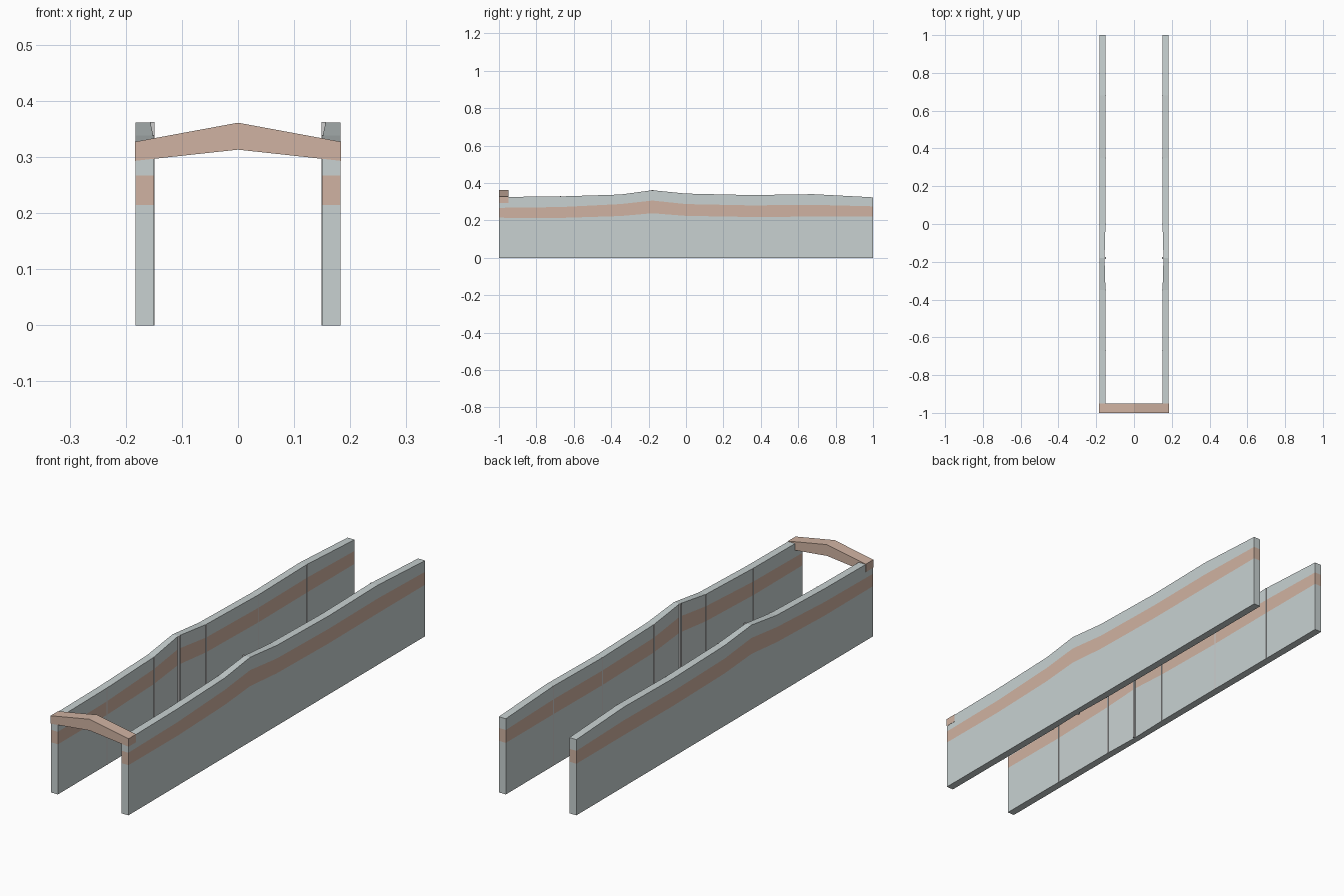
import bpy, bmesh

if "Cube" in bpy.data.objects:
    bpy.data.objects.remove(bpy.data.objects["Cube"])

# y, band bottom, band top, wall top, inner face x
STATIONS = [
    (-1.00, 0.214, 0.267, 0.325, 0.150),
    (-0.67, 0.213, 0.271, 0.328, 0.150),
    (-0.35, 0.223, 0.287, 0.338, 0.151),
    (-0.18, 0.238, 0.306, 0.361, 0.156),
    (0.00, 0.224, 0.287, 0.343, 0.151),
    (0.35, 0.218, 0.280, 0.335, 0.150),
    (0.68, 0.220, 0.283, 0.340, 0.150),
    (1.00, 0.220, 0.275, 0.323, 0.150),
]
OUTER = 0.183


def make_mat(name, color):
    m = bpy.data.materials.new(name)
    m.diffuse_color = (*color, 1)
    m.use_nodes = True
    m.node_tree.nodes["Principled BSDF"].inputs["Base Color"].default_value = m.diffuse_color
    return m


stone = make_mat("stone_grey", (0.58, 0.64, 0.64))
rust = make_mat("rust_band", (0.63, 0.45, 0.36))


def finish(bm, name, mats, mirror=False):
    bmesh.ops.recalc_face_normals(bm, faces=bm.faces)
    me = bpy.data.meshes.new(name)
    bm.to_mesh(me)
    bm.free()
    for m in mats:
        me.materials.append(m)
    ob = bpy.data.objects.new(name, me)
    bpy.context.collection.objects.link(ob)
    if mirror:
        ob.modifiers.new("mirror", 'MIRROR').use_mirror_merge = False
    return ob


# Side walls: one loop per station, with the coloured band in the same skin
bm = bmesh.new()
rings = []
for y, b0, b1, top, xi in STATIONS:
    zs = (0, b0, b1, top)
    ring = [bm.verts.new((OUTER, y, z)) for z in zs]
    ring += [bm.verts.new((xi, y, z)) for z in reversed(zs)]
    rings.append(ring)
for a, b in zip(rings, rings[1:]):
    for i in range(8):
        j = (i + 1) % 8
        f = bm.faces.new((a[i], a[j], b[j], b[i]))
        f.material_index = 1 if i in (1, 5) else 0
for r in (rings[0], rings[-1]):
    for i in range(3):
        f = bm.faces.new((r[i], r[i + 1], r[6 - i], r[7 - i]))
        f.material_index = 1 if i == 1 else 0
finish(bm, "side_walls", [stone, rust], mirror=True)

# Thin seam strips on the inner faces
bm = bmesh.new()
for y, b0, b1, top, xi in STATIONS[1:-1]:
    w = 0.010 if y == -0.18 else 0.005
    x0, x1, h = 0.149, xi + 0.001, top + 0.001
    geo = bmesh.ops.create_cube(bm, size=1)
    for v in geo["verts"]:
        v.co.x = x1 if v.co.x > 0 else x0
        v.co.y = y + v.co.y * w
        v.co.z = h if v.co.z > 0 else 0
finish(bm, "seam_strips", [], mirror=True)

# Peaked lintel across the front end
bm = bmesh.new()
E = OUTER + 0.001
profile = [(-E, 0.293), (0, 0.313), (E, 0.293), (E, 0.327), (0, 0.361), (-E, 0.327)]
front = [bm.verts.new((x, -1.0005, z)) for x, z in profile]
back = [bm.verts.new((x, -0.95, z)) for x, z in profile]
for i in range(6):
    j = (i + 1) % 6
    bm.faces.new((front[i], front[j], back[j], back[i]))
for r in (front, back):
    bm.faces.new((r[0], r[1], r[4], r[5]))
    bm.faces.new((r[1], r[2], r[3], r[4]))
finish(bm, "front_lintel", [rust])
